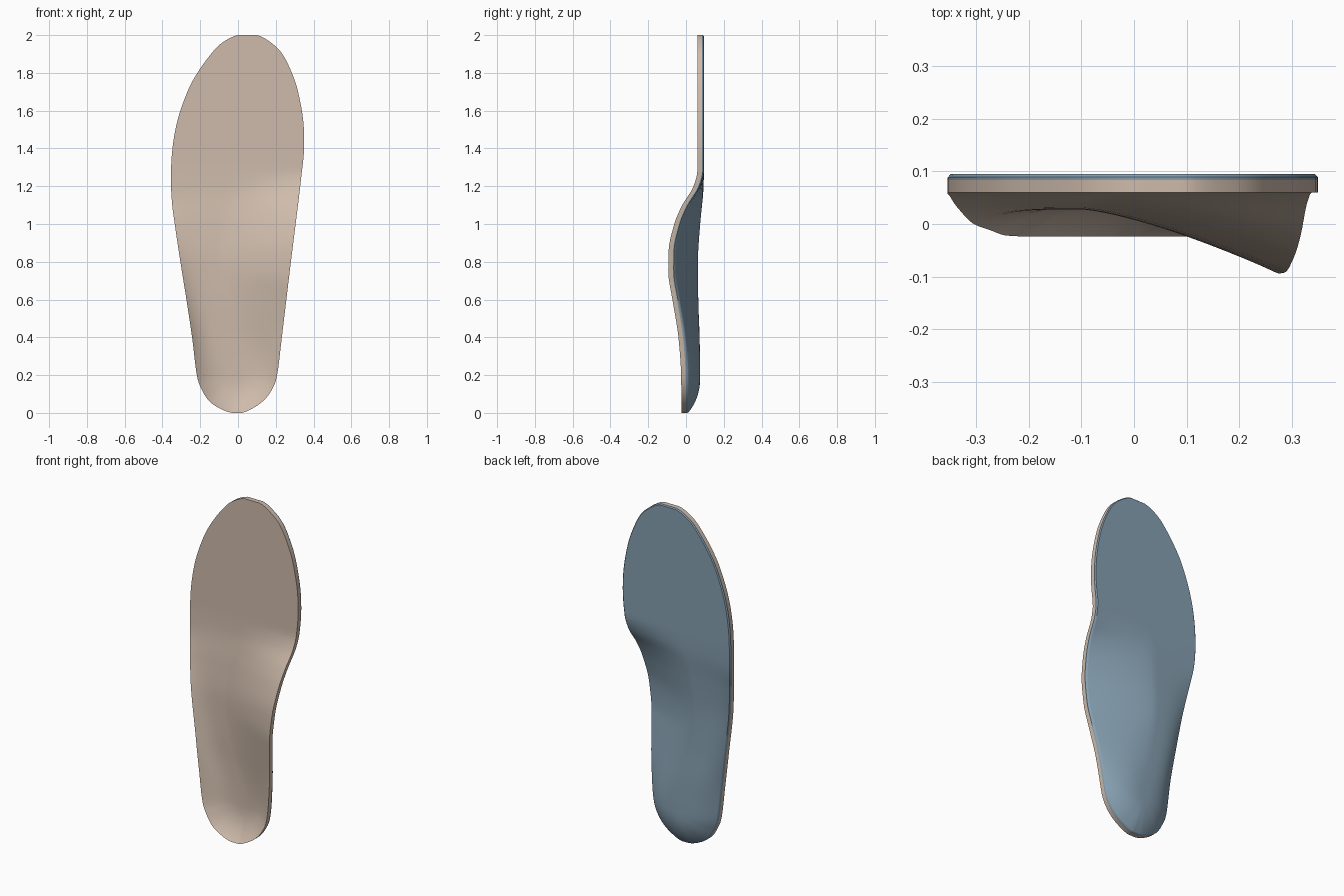
import bpy, bmesh

if "Cube" in bpy.data.objects:
    bpy.data.objects.remove(bpy.data.objects["Cube"])

# Outline stations: height, left edge, right edge
STATIONS = [(0, -.03, .02), (.02, -.09, .07), (.06, -.15, .13), (.12, -.19, .178),
            (.2, -.218, .207), (.4, -.243, .232), (.6, -.273, .256), (.8, -.305, .28),
            (1, -.335, .305), (1.12, -.35, .32), (1.25, -.355, .335), (1.4, -.347, .35),
            (1.55, -.32, .345), (1.7, -.268, .318), (1.8, -.215, .285),
            (1.9, -.143, .235), (1.96, -.083, .175), (2, 0, .1)]
# Values along the length: foot bed depth, rim depths, wall curvature, centre line
BED = [(0, .04), (.2, .04), (.4, .037), (.6, .03), (.8, .028), (1, .04), (1.2, .058), (1.3, .06), (2, .06)]
RIM_L = [(0, -.024), (.4, -.022), (.6, -.012), (.8, 0), (1, .03), (1.15, .055), (1.3, .06), (2, .06)]
RIM_R = [(0, -.024), (.2, -.026), (.4, -.04), (.6, -.072), (.75, -.094), (.85, -.093),
         (1, -.062), (1.1, -.02), (1.2, .04), (1.28, .06), (2, .06)]
POW_L = [(0, 2.5), (.2, 2.8), (.5, 3.5), (2, 3.5)]
POW_R = [(0, 2.5), (.2, 2.5), (.5, 1.7), (.8, 1.35), (1.1, 1.4), (2, 1.5)]
SPINE = [(0, 0), (.2, 0), (.5, -.06), (.8, -.1), (1.1, -.07), (1.4, 0), (1.7, .04), (2, .05)]


def curve(table, z):
    """Smooth interpolation through (z, value) pairs."""
    n = len(table)
    i = next((k for k in range(n - 1) if z <= table[k + 1][0]), n - 2)

    def slope(k):
        if k in (0, n - 1):
            return 0
        a = (table[k][1] - table[k-1][1]) / (table[k][0] - table[k-1][0])
        b = (table[k+1][1] - table[k][1]) / (table[k+1][0] - table[k][0])
        return 2 * a * b / (a + b) if a * b > 0 else 0
    (z0, v0), (z1, v1) = table[i], table[i + 1]
    h = z1 - z0
    t = min(max((z - z0) / h, 0), 1)
    return (v0 * (1 + 2*t) * (1-t)**2 + slope(i) * h * t * (1-t)**2
            + v1 * t*t * (3 - 2*t) + slope(i + 1) * h * t*t * (t - 1))


def outline(steps=5):
    """Closed rounded outline; left and right halves share the same heights."""
    pts = [(r, z, 1) for z, l, r in STATIONS] + [(l, z, -1) for z, l, r in reversed(STATIONS)]
    n, out = len(pts), []
    for i in range(n):
        p = [pts[(i + k - 1) % n] for k in range(4)]
        for s in range(steps):
            t = s / steps
            x, z = (.5 * (2*p[1][c] + (p[2][c] - p[0][c]) * t
                    + (2*p[0][c] - 5*p[1][c] + 4*p[2][c] - p[3][c]) * t*t
                    + (3*p[1][c] - p[0][c] - 3*p[2][c] + p[3][c]) * t**3) for c in (0, 1))
            out.append((x, min(max(z, 0), 2)))
    return out


def surface(x, z, t):
    """Point on the foot bed, t = 0 on the centre line and 1 on the rim."""
    zc = min(max(z, .2), 1.7)
    xc = curve(SPINE, zc)
    right = x > curve(SPINE, z)
    rim = curve(RIM_R if right else RIM_L, z)
    power = curve(POW_R if right else POW_L, z)
    pz = zc + (z - zc) * t
    bed = curve(BED, pz)
    return xc + (x - xc) * t, bed + (rim - bed) * t ** power, pz


def layer(name, front, back, chamfer, color):
    rings = 24
    ts = [1 - (1 - i / rings) ** 1.4 for i in range(rings + 1)]
    loops = [(t, front) for t in ts]
    loops += [(1, back - chamfer), (1 - chamfer * 3, back)] if chamfer else [(1, back)]
    loops += [(t, back) for t in reversed(ts) if t < 1 - chamfer * 3 - .001]
    edge = outline()
    bm = bmesh.new()
    grid = []
    for t, off in loops:
        ring = []
        for x, z in edge:
            px, py, pz = surface(x, z, t)
            ring.append(bm.verts.new((px, py + off, pz)))
        grid.append(ring)
    n = len(edge)
    for a, b in zip(grid, grid[1:]):
        for i in range(n):
            bm.faces.new((a[i], a[(i + 1) % n], b[(i + 1) % n], b[i]))
    # Close the centre seam
    bmesh.ops.remove_doubles(bm, verts=bm.verts[:], dist=.0002)
    bmesh.ops.recalc_face_normals(bm, faces=bm.faces[:])
    mesh = bpy.data.meshes.new(name)
    bm.to_mesh(mesh)
    bm.free()
    ob = bpy.data.objects.new(name, mesh)
    bpy.context.collection.objects.link(ob)
    mat = bpy.data.materials.new(name + "_color")
    mat.diffuse_color = color
    mat.use_nodes = True
    mat.node_tree.nodes["Principled BSDF"].inputs["Base Color"].default_value = mat.diffuse_color
    mesh.materials.append(mat)
    bpy.ops.object.select_all(action='DESELECT')
    ob.select_set(True)
    bpy.context.view_layer.objects.active = ob
    bpy.ops.object.shade_smooth_by_angle(angle=.6)


# Soft top cover and firm bottom shell
layer("top_cover", 0, .024, 0, (.62, .5, .41, 1))
layer("bottom_shell", .024, .035, .006, (.24, .35, .44, 1))
